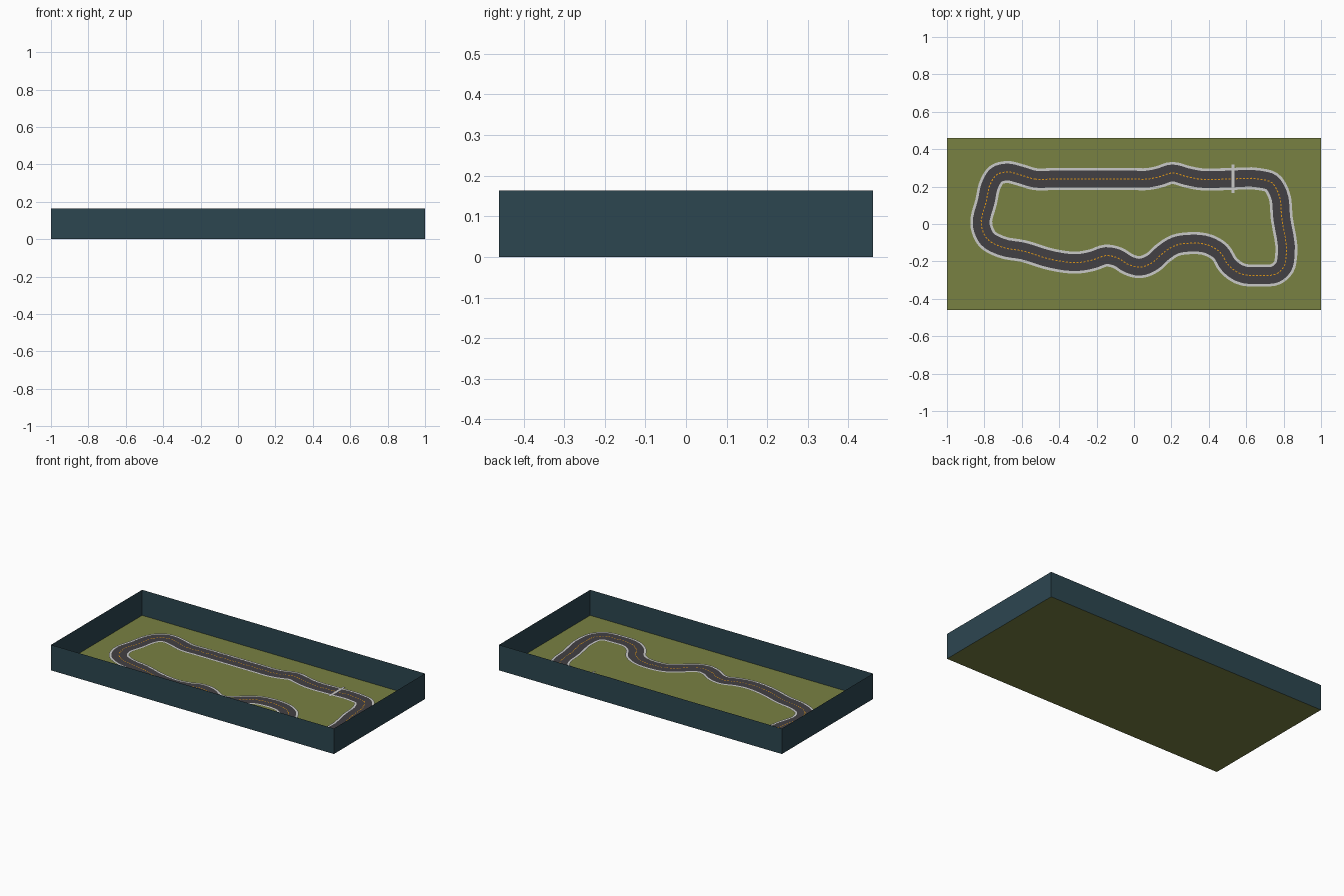
import bpy
from mathutils import Vector

if "Cube" in bpy.data.objects:
    bpy.data.objects.remove(bpy.data.objects["Cube"])


def material(name, rgb):
    m = bpy.data.materials.new(name)
    lin = [(c / 255 / 12.92) if c < 11 else ((c / 255 + 0.055) / 1.055) ** 2.4 for c in rgb]
    m.diffuse_color = (*lin, 1)
    m.use_nodes = True
    m.node_tree.nodes["Principled BSDF"].inputs["Base Color"].default_value = m.diffuse_color
    return m


GRASS = material("olive grass", (121, 129, 66))
WALL = material("dark teal wall", (44, 70, 80))
ROAD = material("dark asphalt", (66, 64, 68))
WHITE = material("pale grey line", (202, 202, 200))
ORANGE = material("orange dash", (224, 150, 20))


def mesh(name, verts, faces, mat):
    me = bpy.data.meshes.new(name)
    me.from_pydata(verts, [], faces)
    me.materials.append(mat)
    ob = bpy.data.objects.new(name, me)
    bpy.context.collection.objects.link(ob)
    return ob


# Tray: ground and thin boundary walls
W, D, H = 1.0, 0.46, 0.163
corners = [(-W, -D), (W, -D), (W, D), (-W, D)]
base = [(x, y, 0) for x, y in corners]
mesh("ground", base, [(0, 1, 2, 3)], GRASS)
mesh("boundary_wall", base + [(x, y, H) for x, y in corners],
     [(i, (i + 1) % 4, (i + 1) % 4 + 4, i + 4) for i in range(4)], WALL)

# Track centre line, clockwise from the top straight
path = [(-0.53, .24), (-0.44, .24), (-0.2, .24), (0, .24), (.07, .24), (.13, .251),
        (.205, .273), (.28, .254), (.35, .24), (.5, .24), (.67, .24), (.735, .222),
        (.772, .165), (.79, .03), (.814, -.165), (.80, -.23), (.758, -.268), (.69, -.275),
        (.56, -.262), (.505, -.22), (.46, -.15), (.40, -.114), (.29, -.103),
        (.22, -.115), (.15, -.16), (.10, -.205), (.03, -.231), (-.03, -.216),
        (-.09, -.18), (-.15, -.169), (-.22, -.192), (-.30, -.206), (-.44, -.19),
        (-.59, -.145), (-.71, -.122), (-.785, -.08), (-.816, -.01), (-.79, .12),
        (-.765, .22), (-.735, .263), (-.68, .278), (-.61, .263)]
pts = [Vector(p) for p in path]
n = len(pts)


def tangent(i):
    a, b, c = pts[i - 1], pts[i], pts[(i + 1) % n]
    d1, d2 = (b - a).length, (c - b).length
    return ((b - a) / d1 * d2 + (c - b) / d2 * d1) / (d1 + d2)


# Smooth the path with Hermite segments
STEPS = 4
centre = []
for i in range(n):
    p, q = pts[i], pts[(i + 1) % n]
    L = (q - p).length
    a, b = tangent(i) * L, tangent((i + 1) % n) * L
    for s in range(STEPS):
        t = s / STEPS
        centre.append(p * (2*t**3 - 3*t**2 + 1) + a * (t**3 - 2*t**2 + t)
                      + q * (3*t**2 - 2*t**3) + b * (t**3 - t**2))
m = len(centre)
normals = []
for i in range(m):
    t = (centre[(i + 1) % m] - centre[i - 1]).normalized()
    normals.append(Vector((-t.y, t.x)))


def ribbon(name, lo, hi, z, mat):
    verts = [(*(c + k * o), z) for c, k in zip(centre, normals) for o in (hi, lo)]
    faces = []
    for i in range(m):
        a, b = 2 * i, 2 * ((i + 1) % m)
        faces.append((a, a + 1, b + 1, b))
    mesh(name, verts, faces, mat)


ribbon("road", -0.046, 0.046, 0.003, ROAD)
ribbon("outer_edge_line", 0.045, 0.059, 0.004, WHITE)
ribbon("inner_edge_line", -0.059, -0.045, 0.004, WHITE)

# Dashed centre line: walk the path at even spacing
verts, faces = [], []
DASH, GAP, HALF = 0.011, 0.008, 0.0027
walk, nxt = 0.0, 0.0
for i in range(m):
    a, b = centre[i], centre[(i + 1) % m]
    L = (b - a).length
    d = (b - a) / L
    k = Vector((-d.y, d.x)) * HALF
    while nxt < walk + L:
        s = a + d * (nxt - walk)
        e = s + d * DASH
        j = len(verts)
        verts += [(*v, 0.005) for v in (s + k, s - k, e - k, e + k)]
        faces.append((j, j + 1, j + 2, j + 3))
        nxt += DASH + GAP
    walk += L
mesh("centre_dashes", verts, faces, ORANGE)

# Start line across the road
mesh("start_line", [(.522, .165, .006), (.537, .165, .006), (.537, .317, .006), (.522, .317, .006)],
     [(0, 1, 2, 3)], WHITE)
